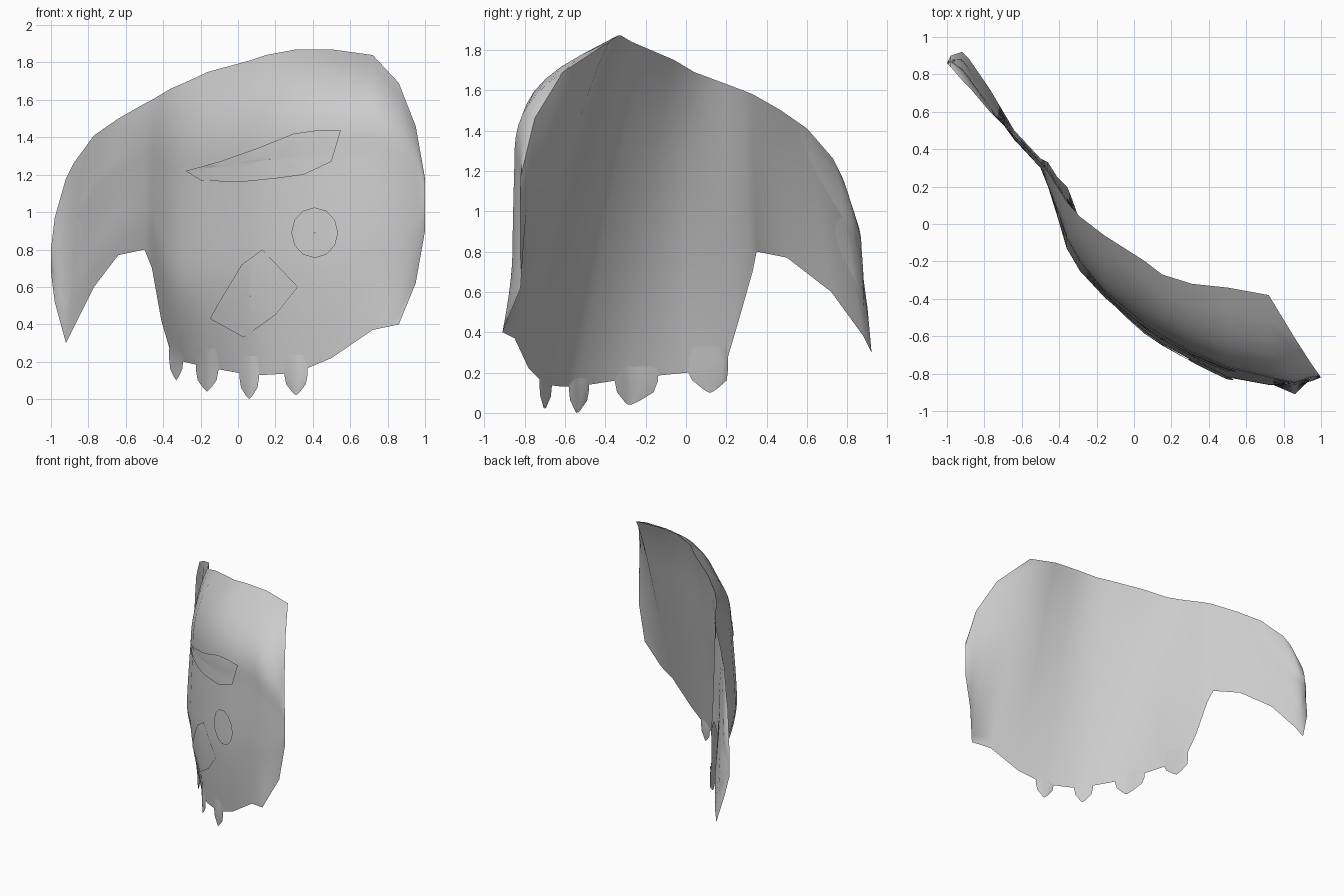
import bpy, math

if "Cube" in bpy.data.objects:
    bpy.data.objects.remove(bpy.data.objects["Cube"])

# columns of the curved shell: x, bottom z, top z, front depth (y) at four heights
COLS = [
    (-1.00, .68, .80, .86, .86, .86, .86),
    (-.98, .52, .97, .90, .88, .87, .84),
    (-.92, .30, 1.18, .92, .88, .83, .77),
    (-.88, .38, 1.26, .88, .83, .78, .73),
    (-.77, .60, 1.41, .72, .67, .63, .60),
    (-.64, .77, 1.50, .50, .47, .45, .47),
    (-.50, .80, 1.58, .35, .31, .30, .33),
    (-.46, .70, 1.60, .33, .20, .20, .28),
    (-.41, .42, 1.63, .25, .04, .07, .20),
    (-.36, .25, 1.66, .20, -.13, -.08, .12),
    (-.29, .20, 1.69, .01, -.25, -.20, .04),
    (-.16, .17, 1.75, -.29, -.39, -.36, -.06),
    (.06, .13, 1.81, -.54, -.58, -.54, -.20),
    (.15, .13, 1.84, -.61, -.64, -.60, -.27),
    (.31, .14, 1.87, -.70, -.73, -.69, -.32),
    (.50, .22, 1.87, -.78, -.82, -.77, -.34),
    (.72, .37, 1.84, -.85, -.86, -.82, -.38),
    (.86, .40, 1.69, -.91, -.86, -.85, -.61),
    (.95, .62, 1.46, -.82, -.84, -.82, -.75),
    (1.00, .90, 1.18, -.82, -.82, -.82, -.82),
]


def column(x):
    for a, b in zip(COLS, COLS[1:]):
        if x <= b[0]:
            f = (x - a[0]) / (b[0] - a[0])
            return [p + (q - p) * f for p, q in zip(a, b)]
    return list(COLS[-1])


def depth(c, t):
    y0, y1, y2, y3 = c[3:]
    t = min(max(t, 0), 1) * 3
    if t < 1:
        return y0 + (y1 - y0) * math.sin(t * math.pi / 2)
    if t < 2:
        return y1 + (y2 - y1) * (t - 1) ** 1.3
    return y2 + (y3 - y2) * (t - 2) ** (2.7 if c[0] > -.2 else 2.1)


def back_depth(c, t):
    # the back is a flatter skin spanning the rim
    return .92 * (c[3] + (c[6] - c[3]) * t) + .08 * depth(c, t)


def surface_y(x, z):
    c = column(x)
    return depth(c, (z - c[1]) / (c[2] - c[1]))


def make(name, verts, faces):
    me = bpy.data.meshes.new(name)
    me.from_pydata(verts, [], faces)
    ob = bpy.data.objects.new(name, me)
    bpy.context.collection.objects.link(ob)
    me.shade_smooth()
    return ob


def grid(name, rows, flip=False):
    n = len(rows[0])
    verts = [v for r in rows for v in r]
    faces = [(i * n + j, (i + 1) * n + j, (i + 1) * n + j + 1, i * n + j + 1)
             for i in range(len(rows) - 1) for j in range(n - 1)]
    return make(name, verts, [f[::-1] for f in faces] if flip else faces)


# domed front and flatter back of the shell, with the swept side wing
STEPS = 24
for name, fn, flip in (("front_shell", depth, False), ("back_shell", back_depth, True)):
    grid(name, [[(c[0], fn(c, k / STEPS), c[1] + (c[2] - c[1]) * k / STEPS)
                 for k in range(STEPS + 1)] for c in COLS], flip)


# rounded pegs hanging from the lower edge, with a front and a back skin
def peg(name, cx, half, tip):
    top = column(cx)[1] + .1
    for side, sign in (("front", -1), ("back", 1)):
        rows = []
        for i in range(9):
            u = i / 4 - 1
            row = []
            for f, w in ((0, .8), (.3, 1), (.55, 1), (.8, .85), (1, .35)):
                x = cx + u * half * w
                z = tip + (top - tip) * (1 - f) + .02 * abs(u) * f
                c = column(x)
                base = c[3] if sign > 0 else surface_y(x, z)
                bulge = .02 * (1 - u * u) * min(1, f * 1.6) * (1.2 - f)
                row.append((x, base + sign * bulge, z))
            rows.append(row)
        grid(f"{name}_{side}", rows, sign > 0)


for i, (cx, half, tip) in enumerate(
        [(-.33, .038, .10), (-.165, .06, .04), (.06, .052, 0), (.31, .062, .02)]):
    peg(f"lower_peg_{i + 1}", cx, half, tip)


# thin raised patches that follow the shell
def patch(name, outline, offset=.012, rings=6, split=3):
    pts = []
    for a, b in zip(outline, outline[1:] + outline[:1]):
        pts += [(a[0] + (b[0] - a[0]) * k / split, a[1] + (b[1] - a[1]) * k / split)
                for k in range(split)]
    cx = sum(p[0] for p in pts) / len(pts)
    cz = sum(p[1] for p in pts) / len(pts)
    rows = []
    for k in range(rings + 1):
        s = 1 - .995 * k / rings
        row = []
        for px, pz in pts + pts[:1]:
            x, z = cx + (px - cx) * s, cz + (pz - cz) * s
            row.append((x, surface_y(x, z) - offset, z))
        rows.append(row)
    grid(name, rows)


patch("brow_patch", [(-.28, 1.22), (-.2, 1.17), (0, 1.16), (.2, 1.18), (.35, 1.2),
                     (.5, 1.27), (.55, 1.44), (.44, 1.44), (.3, 1.42), (.1, 1.34), (-.1, 1.27)])
patch("round_patch", [(.41 + .125 * math.cos(a * math.pi / 6), .89 + .135 * math.sin(a * math.pi / 6))
                      for a in range(12)])
patch("cheek_patch", [(-.15, .43), (-.1, .52), (.02, .72), (.13, .8), (.32, .6), (.2, .45), (.03, .33)], .009)
